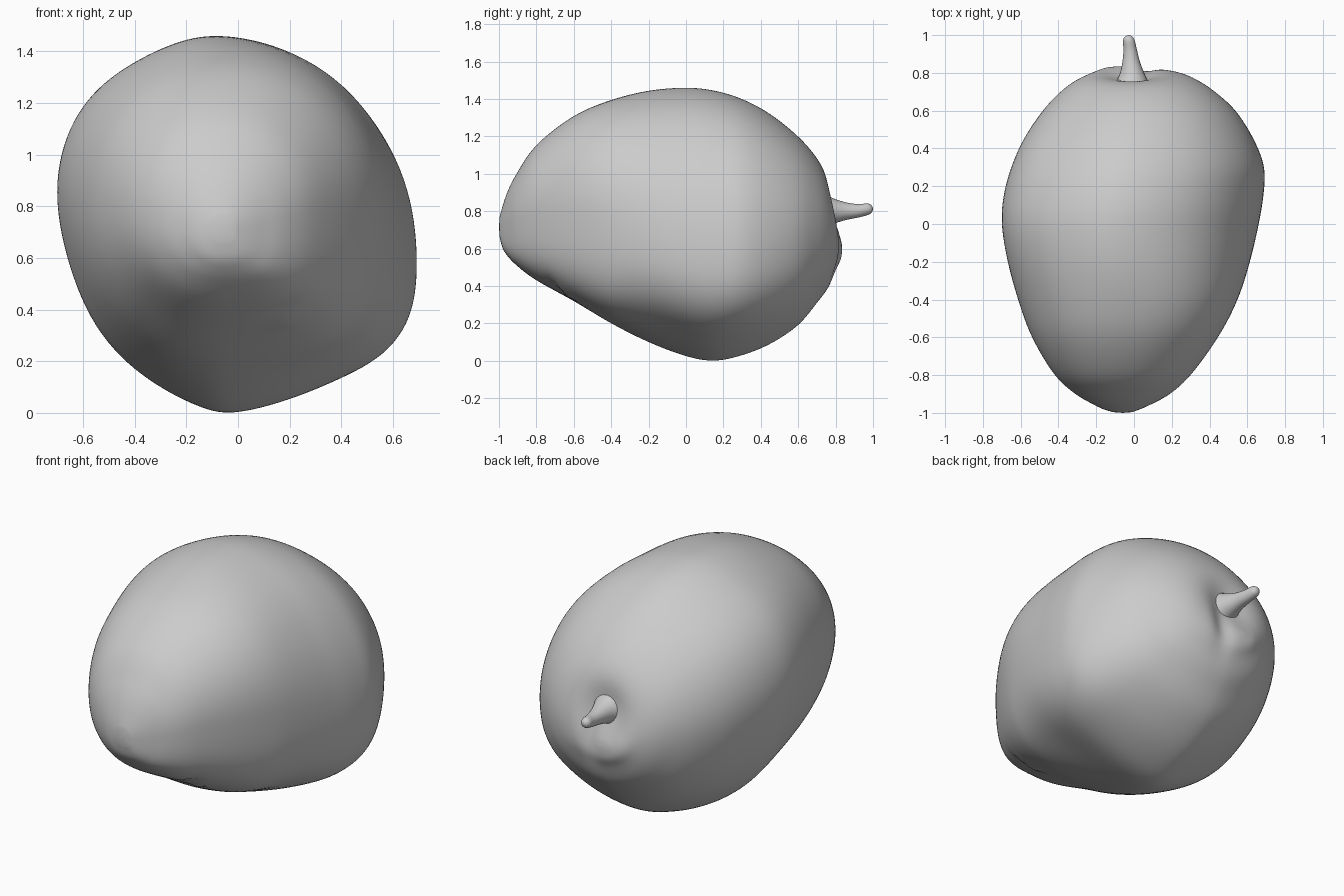
import bpy, bmesh
from math import exp, cos, sin, pi, atan2

if "Cube" in bpy.data.objects:
    bpy.data.objects.remove(bpy.data.objects["Cube"])


def catmull(a, b, c, d, t):
    return tuple(0.5 * (2*q + (r-p)*t + (2*p-5*q+4*r-s)*t*t + (3*q-p-3*r+s)*t**3)
                 for p, q, r, s in zip(a, b, c, d))


def smooth(pts, n, closed=False):
    out, m = [], len(pts)
    for i in range(m if closed else m - 1):
        idx = [(i + k) % m if closed else min(max(i + k, 0), m - 1) for k in (-1, 0, 1, 2)]
        out += [catmull(*[pts[j] for j in idx], k / n) for k in range(n)]
    return out if closed else out + [pts[-1]]


def relax(pts, times, closed):
    m = len(pts)
    for _ in range(times):
        pts = [tuple((a + 2*b + c) / 4 for a, b, c in zip(pts[i-1], pts[i], pts[(i+1) % m]))
               if closed or 0 < i < m - 1 else pts[i] for i in range(m)]
    return pts


def fit(pts):
    """Scale an outline to the box -1..1."""
    lo = [min(c) for c in zip(*pts)]
    hi = [max(c) for c in zip(*pts)]
    return [tuple(2*(v - a) / (b - a) - 1 for v, a, b in zip(p, lo, hi)) for p in pts]


def loft(name, rings, caps):
    bm = bmesh.new()
    loops = [[bm.verts.new(p) for p in r] for r in rings]
    n = len(loops[0])
    for a, b in zip(loops, loops[1:]):
        for i in range(n):
            bm.faces.new((a[i], a[(i+1) % n], b[(i+1) % n], b[i]))
    for loop, tip in zip((loops[0], loops[-1]), caps):
        v = bm.verts.new(tip)
        for i in range(n):
            bm.faces.new((loop[i], loop[(i+1) % n], v))
    bmesh.ops.recalc_face_normals(bm, faces=bm.faces)
    me = bpy.data.meshes.new(name)
    bm.to_mesh(me)
    bm.free()
    me.shade_smooth()
    ob = bpy.data.objects.new(name, me)
    bpy.context.collection.objects.link(ob)


# Widest outline of the fruit seen from the front (x, z)
outline = [(-.03, 1.46), (.2, 1.41), (.43, 1.275), (.6, 1.04), (.68, .8), (.695, .55),
           (.67, .37), (.57, .225), (.4, .135), (.2, .05), (0, 0), (-.1, .01), (-.25, .075),
           (-.42, .19), (-.56, .36), (-.65, .6), (-.695, .85), (-.65, 1.07), (-.55, 1.23),
           (-.4, 1.345), (-.2, 1.44)]
outline = fit(relax(smooth(outline, 6, True), 16, True))

# Stations along the fruit: y, xmin, xmax, zmin, zmax
stations = [(-.996, -.11, -.01, .66, .77), (-.98, -.165, .035, .60, .83),
            (-.95, -.225, .10, .555, .915), (-.9, -.31, .19, .505, 1.01),
            (-.8, -.42, .30, .43, 1.155), (-.6, -.54, .445, .32, 1.31),
            (-.4, -.615, .55, .20, 1.395), (-.2, -.67, .615, .10, 1.445),
            (0, -.70, .66, .025, 1.46), (.15, -.69, .685, .0, 1.445),
            (.3, -.65, .69, .03, 1.40), (.45, -.585, .635, .09, 1.32),
            (.6, -.485, .54, .19, 1.20), (.7, -.39, .43, .31, 1.085),
            (.76, -.31, .34, .39, .98), (.8, -.23, .25, .48, .86),
            (.825, -.17, .14, .53, .75), (.836, -.13, .06, .565, .69),
            (.842, -.08, .0, .605, .65)]


def dent(p):
    """Stem hollow, crease under the stem, and the little scar below the beak."""
    x, y, z = p
    if y > .4:
        y -= .055 * exp(-((x + .01)**2 + (z - .8)**2) / .02)
        y -= .025 * exp(-((x - .06) / .06)**2 - ((z - .64) / .13)**2)
    elif y < -.3 and z < .6:
        u, v = x - .19, y + .64 + .3 * (x - .19)
        z -= .018 * exp(-(u / .06)**2 - (v / .03)**2) - .015 * exp(-(u / .08)**2 - ((v + .06) / .04)**2)
    return x, y, z


def end_shape(a, y):
    """Ellipse, fuller at the lower right toward the front."""
    c, s = cos(a), sin(a)
    f = min(1, max(0, -y / .4))
    k = max(0, -c * s) * 2 if c > 0 else 0
    e = 2 + f * (.12 + 1.1 * k)
    r = (abs(c)**e + abs(s)**e) ** (-1 / e)
    return c * r, s * r


rings = []
for y, x0, x1, z0, z1 in relax(smooth(stations, 6), 3, False):
    t = min(1, max(0, (abs(y - .1) - .1) / (.6 if y < .1 else .85)))
    w = t * t * (3 - 2*t)                            # rounder toward both ends
    ring = []
    for ox, oz in outline:
        ex, ez = end_shape(atan2(oz, ox), y)
        ux, uz = ox + (ex - ox) * w, oz + (ez - oz) * w
        ring.append(dent(((x0+x1)/2 + ux*(x1-x0)/2, y, (z0+z1)/2 + uz*(z1-z0)/2)))
    rings.append(ring)
loft("fruit_body", rings, [(-.06, -1, .715), dent((-.04, .843, .628))])

# Stem: x, y, z, radius, flaring where it meets the hollow
stem = [(-.01, .70, .80, .115), (-.01, .755, .80, .085), (-.01, .80, .80, .064),
        (-.015, .86, .80, .046), (-.02, .92, .802, .036), (-.027, .97, .81, .031),
        (-.028, .99, .811, .022), (-.028, .998, .812, .01)]
loft("stem", [[(x + r*cos(k*pi/12), y, z + r*sin(k*pi/12)) for k in range(24)]
              for x, y, z, r in smooth(stem, 4)], [(-.01, .70, .80), (-.028, 1, .812)])
